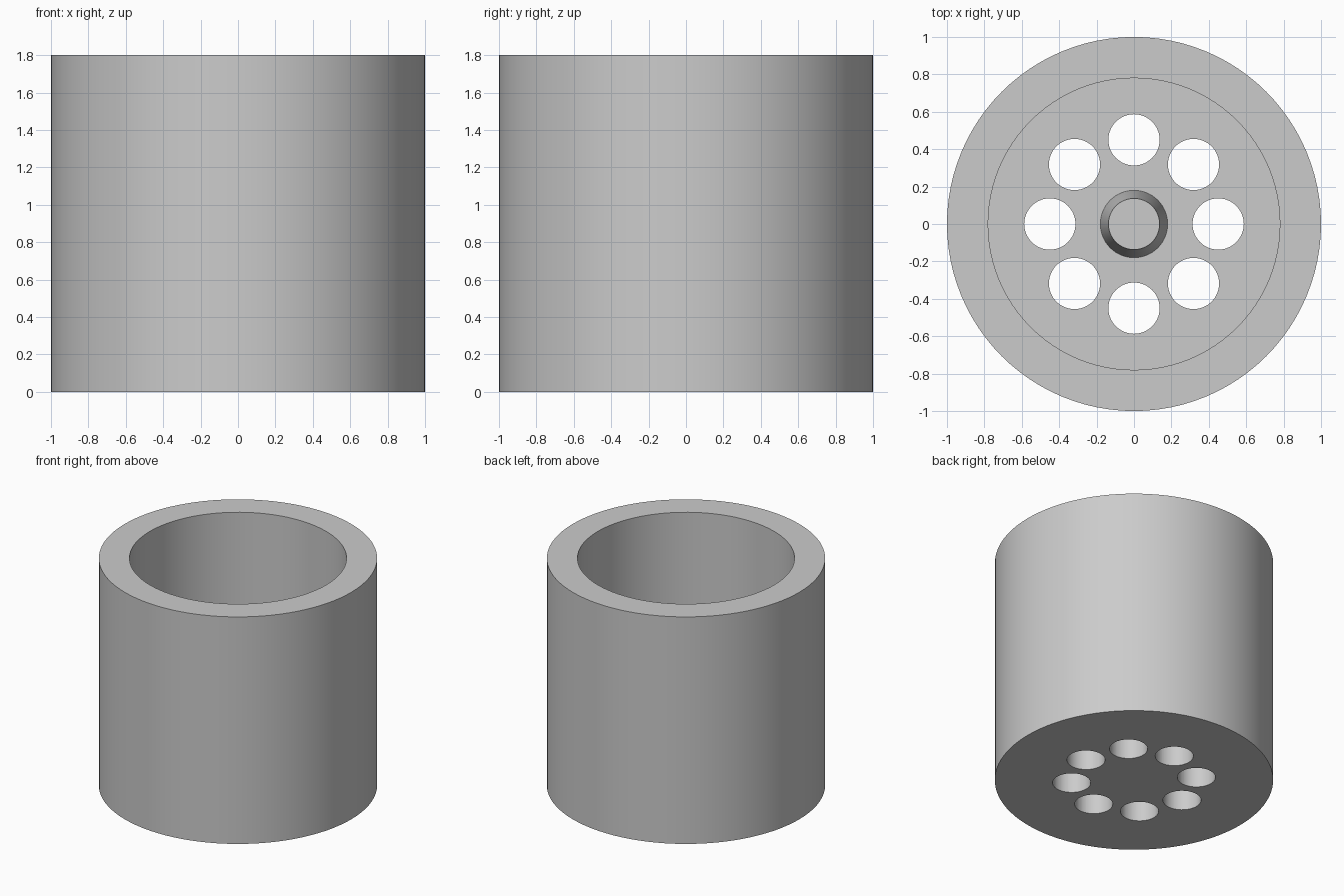
import bpy
import bmesh
from math import cos, sin, pi

SIDES = 96
HEIGHT = 1.8
OUTER, INNER = 1.0, 0.78
FLOOR = 0.2
HOLES, HOLE_RING, HOLE_RADIUS = 8, 0.45, 0.137

cube = bpy.data.objects.get("Cube")
if cube:
    bpy.data.objects.remove(cube, do_unlink=True)

grey = bpy.data.materials.new("plain grey")
grey.use_nodes = True
colour = (0.6, 0.6, 0.6, 1)
grey.diffuse_color = colour
grey.node_tree.nodes["Principled BSDF"].inputs["Base Color"].default_value = colour


def lathe(name, profile, sides=SIDES):
    """Spin an (r, z) profile that starts and ends on the axis into a closed solid."""
    bm = bmesh.new()
    verts = [bm.verts.new((r, 0, z)) for r, z in profile]
    edges = [bm.edges.new(pair) for pair in zip(verts, verts[1:])]
    bmesh.ops.spin(bm, geom=verts + edges, axis=(0, 0, 1), cent=(0, 0, 0),
                   angle=2 * pi, steps=sides, use_merge=True)
    bmesh.ops.remove_doubles(bm, verts=bm.verts[:], dist=1e-4)
    bmesh.ops.recalc_face_normals(bm, faces=bm.faces[:])
    mesh = bpy.data.meshes.new(name)
    bm.to_mesh(mesh)
    bm.free()
    mesh.materials.append(grey)
    obj = bpy.data.objects.new(name, mesh)
    bpy.context.collection.objects.link(obj)
    return obj


def activate(obj):
    bpy.ops.object.select_all(action='DESELECT')
    obj.select_set(True)
    bpy.context.view_layer.objects.active = obj


# Thick-walled cup with a solid floor
cup = lathe("cup", [(0, 0), (OUTER, 0), (OUTER, HEIGHT), (INNER, HEIGHT),
                    (INNER, FLOOR), (0, FLOOR)])

# Ring of drain holes through the floor
cutter_mesh = bpy.data.meshes.new("drain_hole_cutters")
bm = bmesh.new()
for i in range(HOLES):
    a = 2 * pi * i / HOLES
    made = bmesh.ops.create_cone(bm, cap_ends=True, segments=48, depth=3 * FLOOR,
                                 radius1=HOLE_RADIUS, radius2=HOLE_RADIUS)
    bmesh.ops.translate(bm, verts=made["verts"],
                        vec=(HOLE_RING * cos(a), HOLE_RING * sin(a), FLOOR / 2))
bm.to_mesh(cutter_mesh)
bm.free()
cutter_mesh.materials.append(grey)
cutters = bpy.data.objects.new("drain_hole_cutters", cutter_mesh)
cutters.hide_render = True
bpy.context.collection.objects.link(cutters)

cut = cup.modifiers.new("drain_holes", 'BOOLEAN')
cut.operation = 'DIFFERENCE'
cut.solver = 'EXACT'
cut.object = cutters
activate(cup)
bpy.ops.object.modifier_apply(modifier=cut.name)
bpy.data.objects.remove(cutters, do_unlink=True)

# Tapered post in the middle of the floor
post = lathe("centre_post", [(0, FLOOR - 0.02), (0.18, FLOOR - 0.02), (0.18, FLOOR),
                             (0.137, 0.8), (0, 0.8)], 64)

for part in (cup, post):
    activate(part)
    bpy.ops.object.shade_smooth_by_angle(angle=pi / 6)
